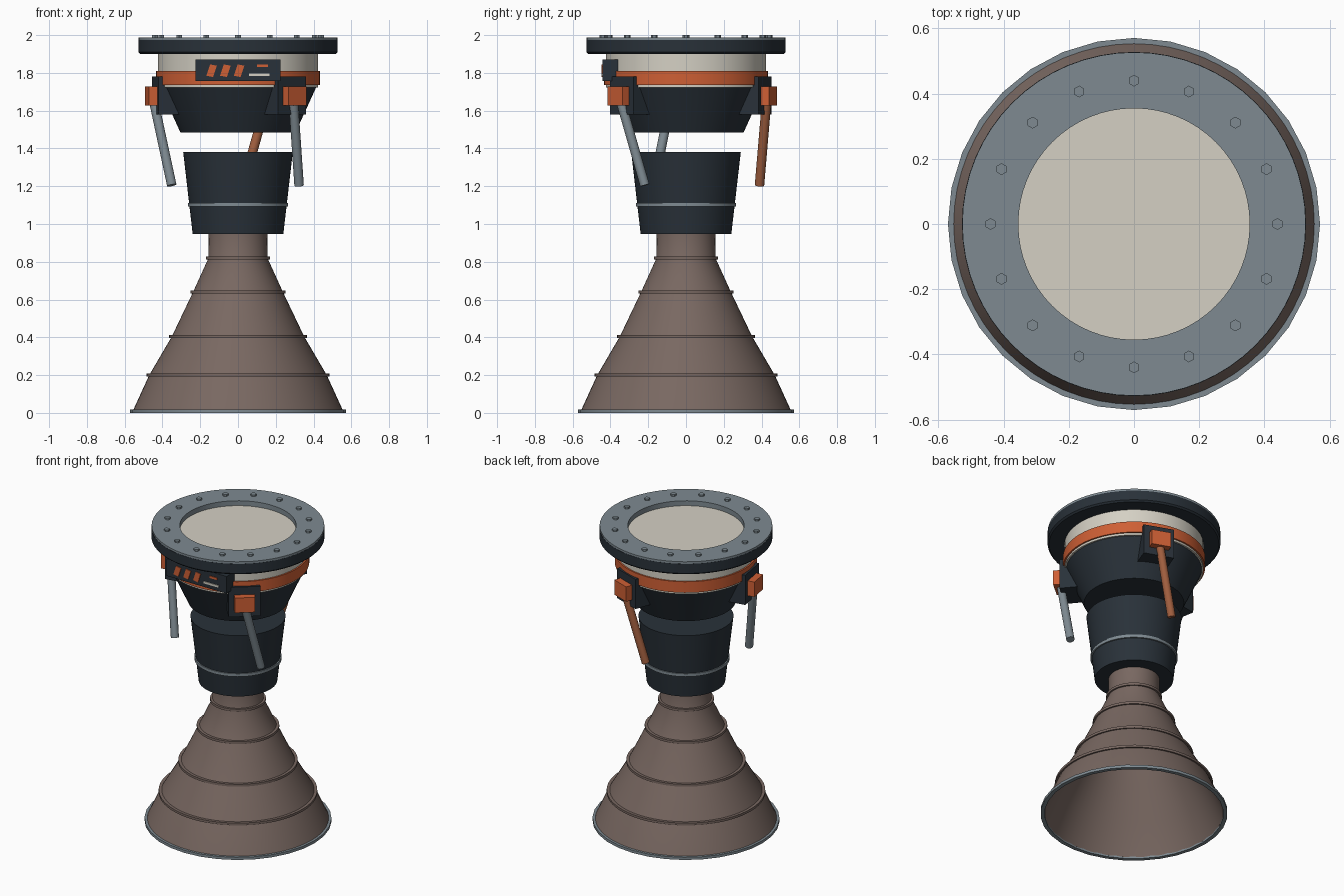
import bpy, bmesh
from math import pi, sin, cos, radians
from mathutils import Matrix, Vector

cube = bpy.data.objects.get("Cube")
if cube:
    bpy.data.objects.remove(cube, do_unlink=True)


def material(name, rgb):
    m = bpy.data.materials.new(name)
    m.use_nodes = True
    m.diffuse_color = (*rgb, 1)
    m.node_tree.nodes["Principled BSDF"].inputs["Base Color"].default_value = (*rgb, 1)
    return m


DARK = material("dark navy", (0.022, 0.031, 0.041))
STEEL = material("steel grey", (0.21, 0.255, 0.285))
CREAM = material("cream", (0.66, 0.63, 0.55))
ORANGE = material("orange", (0.62, 0.115, 0.035))
BROWN = material("heat brown", (0.19, 0.138, 0.12))
COPPER = material("copper", (0.36, 0.115, 0.05))


def finish(name, bm, mat, matrix=Matrix()):
    bmesh.ops.recalc_face_normals(bm, faces=bm.faces)
    me = bpy.data.meshes.new(name)
    bm.to_mesh(me)
    bm.free()
    me.transform(matrix)
    me.materials.append(mat)
    me.shade_smooth()
    me.set_sharp_from_angle(angle=radians(30))
    ob = bpy.data.objects.new(name, me)
    bpy.context.collection.objects.link(ob)
    return ob


def lathe(name, profile, mat, sides=64, closed=False):
    """Spin (radius, height) points; closed joins last to first, otherwise ends are capped."""
    bm = bmesh.new()
    rings = [[bm.verts.new((r * cos(2 * pi * i / sides), r * sin(2 * pi * i / sides), z))
              for i in range(sides)] for r, z in profile]
    pairs = list(zip(rings, rings[1:])) + ([(rings[-1], rings[0])] if closed else [])
    for a, b in pairs:
        for i in range(sides):
            j = (i + 1) % sides
            bm.faces.new((a[i], a[j], b[j], b[i]))
    if not closed:
        bm.faces.new(rings[0])
        bm.faces.new(rings[-1])
    return finish(name, bm, mat)


def band(name, r_in, r_out, z0, z1, mat, sides=64):
    return lathe(name, [(r_in, z0), (r_out, z0), (r_out, z1), (r_in, z1)], mat, sides, True)


def prism(name, outline, depth, mat, matrix):
    """Extrude an (x, z) outline along y, centred on y = 0."""
    bm = bmesh.new()
    a, b = [[bm.verts.new((x, y, z)) for x, z in outline] for y in (-depth / 2, depth / 2)]
    bm.faces.new(a)
    bm.faces.new(b)
    for i in range(len(a)):
        j = (i + 1) % len(a)
        bm.faces.new((a[i], a[j], b[j], b[i]))
    return finish(name, bm, mat, matrix)


def rect(x0, x1, z0, z1):
    return [(x0, z0), (x1, z0), (x1, z1), (x0, z1)]


def rod(name, p, q, radius, mat, sides):
    p, q = Vector(p), Vector(q)
    bm = bmesh.new()
    bmesh.ops.create_cone(bm, cap_ends=True, segments=sides, radius1=radius,
                          radius2=radius, depth=(q - p).length)
    turn = (q - p).to_track_quat('Z', 'Y').to_matrix().to_4x4()
    return finish(name, bm, mat, Matrix.Translation((p + q) / 2) @ turn)


# Nozzle bell: open shell with reinforcing hoops and a steel lip
bell = [(0.155, 0.95), (0.156, 0.82), (0.238, 0.64), (0.35, 0.405), (0.47, 0.2), (0.557, 0.01)]
inner = [(r - 0.012, z) for r, z in reversed(bell)]
lathe("nozzle_bell", bell + inner, BROWN, 64, True)
for k, (r, z) in enumerate(bell[1:-1]):
    band(f"nozzle_hoop_{k + 1}", r - 0.006, r + 0.014, z - 0.008, z + 0.008, BROWN)
band("nozzle_lip", 0.546, 0.571, 0, 0.018, STEEL, 32)

# Combustion chamber body with a steel hoop
lathe("chamber_body", [(0.24, 0.947), (0.29, 1.38)], DARK)
band("chamber_hoop", 0.25, 0.266, 1.092, 1.112, STEEL)

# Upper cone, drum and coloured band
lathe("upper_cone", [(0.305, 1.485), (0.413, 1.722)], DARK)
lathe("drum", [(0.424, 1.722), (0.424, 1.955)], CREAM)
band("drum_band", 0.41, 0.434, 1.736, 1.81, ORANGE)

# Mounting flange with bolts
lathe("flange_ring", [(0.36, 1.9), (0.518, 1.9), (0.528, 1.91), (0.528, 1.974), (0.36, 1.974)],
      DARK, 64, True)
band("flange_plate", 0.355, 0.527, 1.95, 1.988, STEEL)
for k in range(16):
    a = k * pi / 8
    x, y = 0.44 * cos(a), 0.44 * sin(a)
    rod(f"flange_bolt_{k + 1}", (x, y, 1.98), (x, y, 2.0), 0.018, STEEL, 6)

# Three actuators: wedge bracket, orange housing and slanted strut
wedge = [(0.445, 1.58), (0.445, 1.78), (0.39, 1.78), (0.28, 1.58)]
for k, (deg, mat) in enumerate([(-50, STEEL), (70, COPPER), (190, STEEL)]):
    spin = Matrix.Rotation(radians(deg), 4, 'Z')
    prism(f"actuator_bracket_{k + 1}", wedge, 0.195, DARK, spin)
    prism(f"actuator_housing_{k + 1}", rect(0.43, 0.49, 1.628, 1.728), 0.125, ORANGE, spin)
    foot = radians(deg + 16)
    top = spin @ Vector((0.455, 0, 1.66))
    rod(f"actuator_strut_{k + 1}", top, (0.39 * cos(foot), 0.39 * sin(foot), 1.205),
        0.025, mat, 24)

# Front control panel with raised markings
prism("control_panel", rect(-0.224, 0.224, 1.757, 1.872), 0.11, DARK,
      Matrix.Translation((0, -0.387, 0)))
front = Matrix.Translation((0, -0.443, 0))
for k in range(3):
    x = -0.168 + 0.073 * k
    slash = [(x, 1.785), (x + 0.036, 1.778), (x + 0.056, 1.838), (x + 0.02, 1.845)]
    prism(f"panel_slash_{k + 1}", slash, 0.008, ORANGE, front)
prism("panel_dash", rect(0.1, 0.158, 1.831, 1.845), 0.008, ORANGE, front)
prism("panel_bar", rect(0.057, 0.168, 1.783, 1.797), 0.008, CREAM, front)
